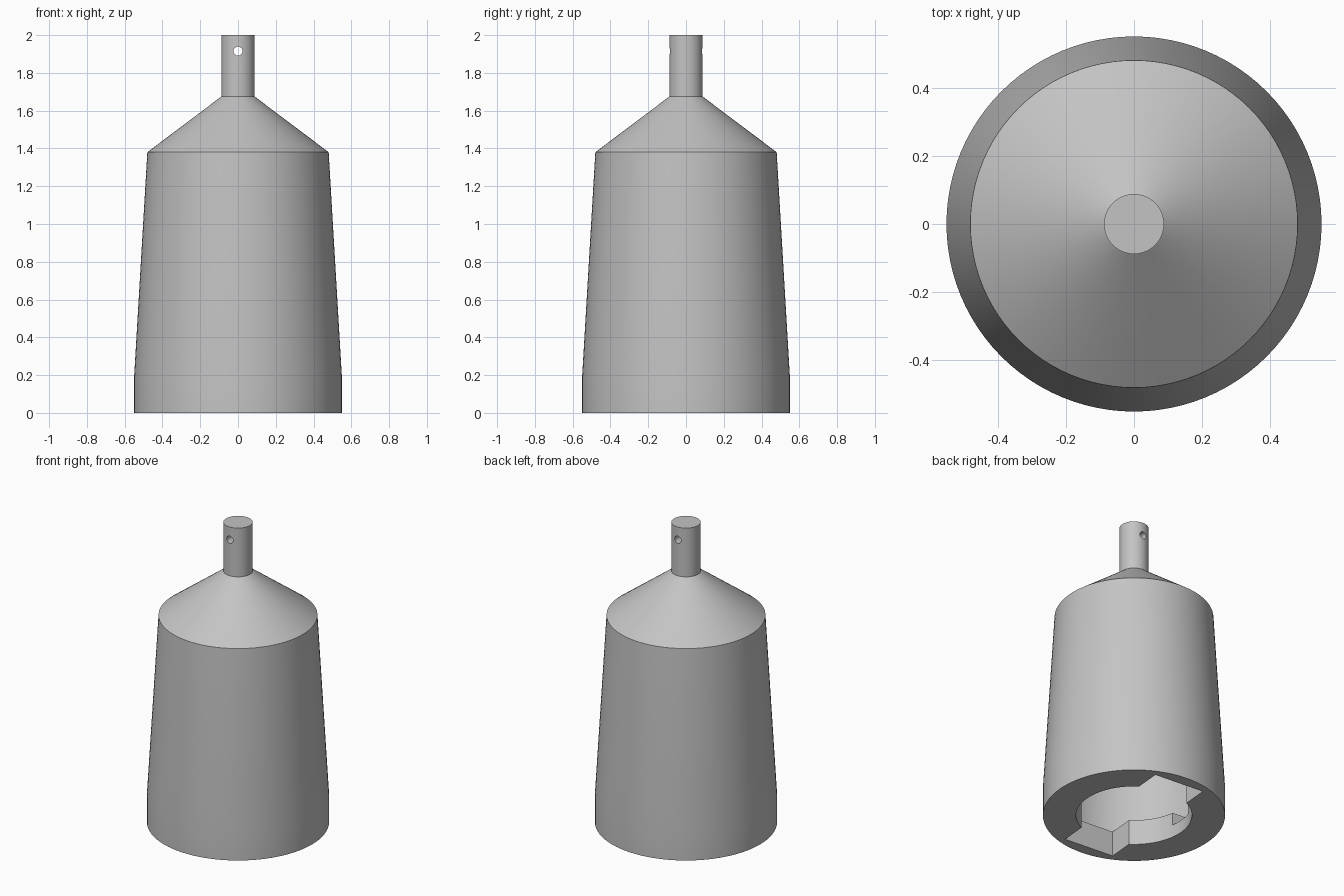
import bpy, bmesh, math
from mathutils import Matrix

cube = bpy.data.objects.get("Cube")
if cube:
    bpy.data.objects.remove(cube, do_unlink=True)

GREY = (0.55, 0.55, 0.55, 1)
metal = bpy.data.materials.new("plain_grey")
metal.use_nodes = True
metal.diffuse_color = GREY
metal.node_tree.nodes["Principled BSDF"].inputs["Base Color"].default_value = GREY

TWIST = Matrix.Rotation(math.radians(-5), 4, "Z")   # bayonet slot is turned slightly
LIP = 0.168                                         # thickness of the bottom lip


def add_object(name, bm):
    bmesh.ops.recalc_face_normals(bm, faces=bm.faces)
    mesh = bpy.data.meshes.new(name)
    bm.to_mesh(mesh)
    bm.free()
    mesh.materials.append(metal)
    obj = bpy.data.objects.new(name, mesh)
    bpy.context.collection.objects.link(obj)
    return obj


def lathe(name, profile, steps=96):
    bm = bmesh.new()
    verts = [bm.verts.new((r, 0, z)) for r, z in profile]
    edges = [bm.edges.new(pair) for pair in zip(verts, verts[1:])]
    bmesh.ops.spin(bm, geom=verts + edges, cent=(0, 0, 0), axis=(0, 0, 1),
                   angle=math.tau, steps=steps, use_duplicate=False)
    bmesh.ops.remove_doubles(bm, verts=bm.verts, dist=1e-5)
    return add_object(name, bm)


def box_cutter(name, half_x, half_y, z0, z1):
    bm = bmesh.new()
    place = TWIST @ Matrix.Translation((0, 0, (z0 + z1) / 2))
    size = Matrix.Diagonal((2 * half_x, 2 * half_y, z1 - z0, 1))
    bmesh.ops.create_cube(bm, size=1, matrix=place @ size)
    return add_object(name, bm)


def pin_cutter(name, radius, z):
    bm = bmesh.new()
    place = Matrix.Translation((0, 0, z)) @ Matrix.Rotation(math.pi / 2, 4, "X")
    bmesh.ops.create_cone(bm, cap_ends=True, segments=32, radius1=radius,
                          radius2=radius, depth=0.5, matrix=place)
    return add_object(name, bm)


# Hollow tapered housing with shaft, from the shaft top round to the cavity roof
body = lathe("housing", [
    (0, 2), (0.088, 2), (0.088, 1.675), (0.48, 1.38), (0.55, 0.19), (0.55, 0),
    (0.35, 0), (0.35, LIP), (0.512, LIP), (0.512, 0.2),
    (0.44, 1.36), (0.05, 1.653), (0, 1.653)])

# Bayonet entry slot, locking recess and cross hole
cutters = [
    box_cutter("entry_slot_cutter", 0.175, 0.475, -0.1, LIP + 0.01),
    box_cutter("locking_recess_cutter", 0.46, 0.08, LIP / 2, LIP + 0.01),
    pin_cutter("pin_hole_cutter", 0.024, 1.915),
]

bpy.ops.object.select_all(action="DESELECT")
body.select_set(True)
bpy.context.view_layer.objects.active = body
for cutter in cutters:
    cutter.hide_render = True
    mod = body.modifiers.new(cutter.name, "BOOLEAN")
    mod.operation = "DIFFERENCE"
    mod.solver = "EXACT"
    mod.object = cutter
    bpy.ops.object.modifier_apply(modifier=mod.name)
    bpy.data.objects.remove(cutter, do_unlink=True)

bpy.ops.object.shade_smooth_by_angle(angle=math.radians(20))
